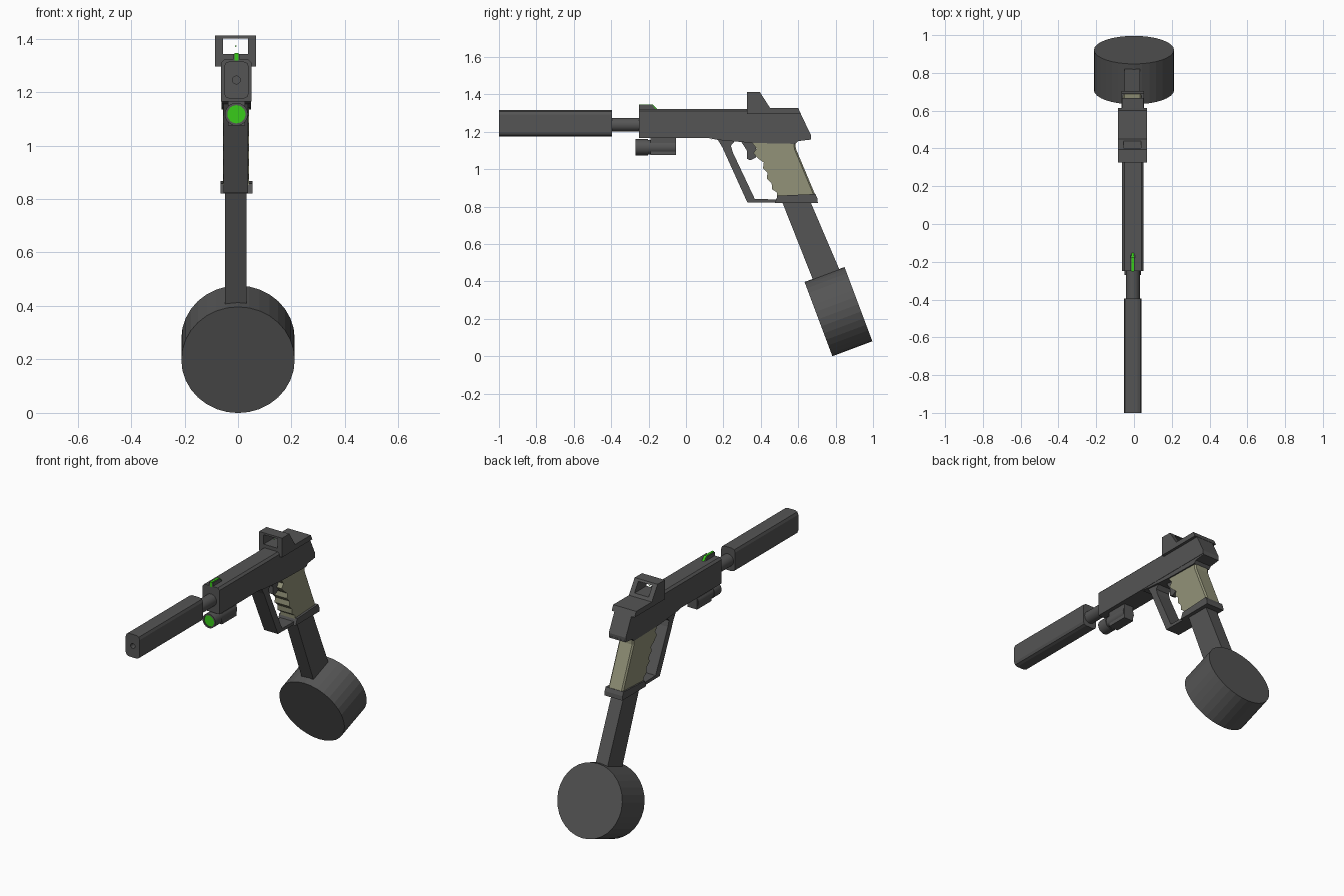
import bpy, bmesh, math
from mathutils import Vector

if "Cube" in bpy.data.objects:
    bpy.data.objects.remove(bpy.data.objects["Cube"])

CX = -0.006  # the body sits slightly off the drum's centre line


def material(name, rgb):
    m = bpy.data.materials.new(name)
    m.diffuse_color = (*rgb, 1)
    m.use_nodes = True
    m.node_tree.nodes["Principled BSDF"].inputs["Base Color"].default_value = m.diffuse_color
    return m


DARK = material("dark_grey", (0.09, 0.09, 0.09))
TAN = material("tan", (0.29, 0.29, 0.19))
GREEN = material("green", (0.04, 0.6, 0.01))


def finish(name, bm, mat):
    bmesh.ops.recalc_face_normals(bm, faces=bm.faces)
    me = bpy.data.meshes.new(name)
    bm.to_mesh(me)
    bm.free()
    me.materials.append(mat)
    ob = bpy.data.objects.new(name, me)
    bpy.context.collection.objects.link(ob)
    return ob


def plate(name, profile, half, mat=DARK, cx=CX, bevel=0, pick=None, segments=1):
    """Extrude a (y, z) profile across x; bevel the edges chosen by pick."""
    bm = bmesh.new()
    face = bm.faces.new([bm.verts.new((cx - half, y, z)) for y, z in profile])
    new = bmesh.ops.extrude_face_region(bm, geom=[face])["geom"]
    bmesh.ops.translate(bm, vec=(2 * half, 0, 0), verts=[g for g in new if isinstance(g, bmesh.types.BMVert)])
    bmesh.ops.recalc_face_normals(bm, faces=bm.faces)
    if bevel:
        edges = [e for e in bm.edges if pick(*[v.co for v in e.verts])]
        bmesh.ops.bevel(bm, geom=edges, offset=bevel, segments=segments, profile=0.5, affect='EDGES')
    return finish(name, bm, mat)


def box(name, y0, y1, z0, z1, half, mat=DARK, **kw):
    return plate(name, [(y0, z0), (y1, z0), (y1, z1), (y0, z1)], half, mat, **kw)


def cylinder(name, centre, axis, radius, depth, mat=DARK, sides=24, smooth=True):
    bm = bmesh.new()
    bmesh.ops.create_cone(bm, cap_ends=True, segments=sides, radius1=radius, radius2=radius, depth=depth)
    ob = finish(name, bm, mat)
    ob.rotation_mode = 'QUATERNION'
    ob.rotation_quaternion = Vector(axis).to_track_quat('Z', 'X')
    ob.location = centre
    for p in ob.data.polygons:
        p.use_smooth = smooth and len(p.vertices) == 4
    return ob


def cut(ob, cutter):
    mod = ob.modifiers.new("cut", 'BOOLEAN')
    mod.operation = 'DIFFERENCE'
    mod.solver = 'EXACT'
    mod.object = cutter
    cutter.hide_render = True
    cutter.hide_set(True)


def lengthwise(a, b):
    return abs(a.y - b.y) > 0.3 and abs(a.x - b.x) < 0.001


# Suppressor with rounded long edges and a bore
suppressor = box("suppressor", -1.0, -0.395, 1.175, 1.315, 0.047,
                 bevel=0.022, pick=lengthwise, segments=2)
cut(suppressor, cylinder("bore_cutter", (CX, -1.0, 1.245), (0, 1, 0), 0.015, 0.2, sides=12))

# Barrel
cylinder("barrel", (CX, -0.3, 1.237), (0, 1, 0), 0.037, 0.24)

# Slide with chamfered top edges
plate("slide", [(-0.25, 1.165), (0.667, 1.165), (0.667, 1.185), (0.6, 1.322), (-0.25, 1.322)], 0.057,
      bevel=0.012, pick=lambda a, b: lengthwise(a, b) and min(a.z, b.z) > 1.3)

# Frame below the slide
plate("frame", [(0.11, 1.168), (0.668, 1.168), (0.668, 1.158), (0.6, 1.15), (0.585, 1.135),
                (0.35, 1.14), (0.17, 1.156)], 0.055)

# Front sight with green inlay
plate("front_sight", [(-0.25, 1.315), (-0.25, 1.342), (-0.18, 1.342), (-0.157, 1.315)], 0.012)
plate("sight_inlay", [(-0.252, 1.318), (-0.252, 1.346), (-0.178, 1.346), (-0.15, 1.318)], 0.007, GREEN)

# Reflex sight: base and hood with a window through it
optic = plate("optic_housing", [(0.325, 1.295), (0.615, 1.295), (0.6, 1.326), (0.45, 1.326),
                                (0.395, 1.412), (0.325, 1.412)], 0.077, cx=-0.009)
cut(optic, box("window_cutter", 0.25, 0.55, 1.343, 1.4, 0.047, cx=-0.009))
cylinder("optic_dot", (-0.009, 0.36, 1.372), (0, 1, 0), 0.003, 0.003, GREEN, sides=8)

# Weapon light: head, body, mount and lens
LIGHT_Z = 1.117
cylinder("light_body", (CX, -0.155, LIGHT_Z), (0, 1, 0), 0.039, 0.2)
head = cylinder("light_head", (CX, -0.237, LIGHT_Z), (0, 1, 0), 0.043, 0.066)
cut(head, cylinder("lens_recess_cutter", (CX, -0.27, LIGHT_Z), (0, 1, 0), 0.034, 0.02))
cylinder("light_lens", (CX, -0.259, LIGHT_Z), (0, 1, 0), 0.034, 0.012, GREEN)
box("light_mount", -0.19, -0.053, 1.075, 1.172, 0.032)

# Grip with finger grooves along the front
plate("grip", [(0.345, 1.15), (0.585, 1.15), (0.587, 1.11), (0.692, 0.86), (0.488, 0.85),
               (0.486, 0.875), (0.46, 0.893), (0.458, 0.925), (0.432, 0.95), (0.436, 0.98),
               (0.412, 1.005), (0.416, 1.035), (0.388, 1.055), (0.36, 1.085), (0.378, 1.11)],
      0.049, TAN, cx=-0.008, bevel=0.008, segments=1,
      pick=lambda a, b: abs(a.x - b.x) < 0.001 and min(a.y, b.y) > 0.58)

# Magazine well collar
plate("grip_collar", [(0.475, 0.82), (0.705, 0.82), (0.702, 0.845), (0.692, 0.867), (0.49, 0.858)], 0.06)

# Trigger guard
plate("trigger_guard", [(0.13, 1.16), (0.17, 1.157), (0.195, 1.115), (0.328, 0.822), (0.49, 0.82),
                        (0.49, 0.838), (0.368, 0.84), (0.25, 1.09), (0.24, 1.125), (0.265, 1.155)],
      0.046, cx=-0.008)

# Trigger
plate("trigger", [(0.29, 1.155), (0.325, 1.1), (0.325, 1.055), (0.345, 1.047), (0.375, 1.062),
                  (0.378, 1.1), (0.36, 1.155)], 0.014)

# Extended magazine and drum
plate("magazine", [(0.508, 0.84), (0.659, 0.84), (0.83, 0.44), (0.69, 0.38)], 0.04, cx=-0.009)
drum = cylinder("drum", (0, 0.815, 0.238), (0, 0.936, 0.351), 0.212, 0.228, sides=32, smooth=False)
drum.scale = (1, 1, 1)
